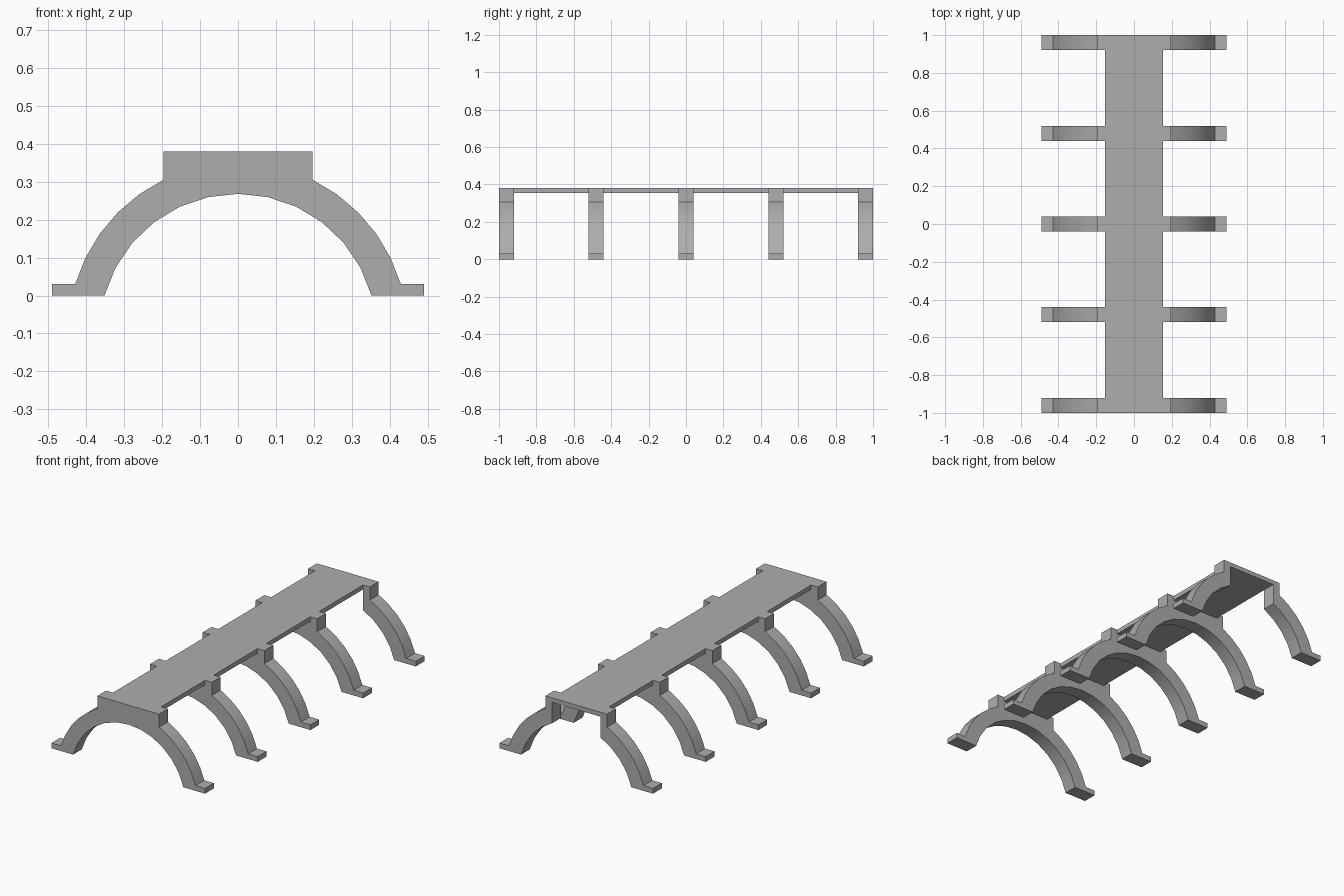
import bpy, bmesh, math

cube = bpy.data.objects.get("Cube")
if cube:
    bpy.data.objects.remove(cube, do_unlink=True)

mat = bpy.data.materials.new("plain_grey")
mat.use_nodes = True
grey = (0.42, 0.42, 0.42, 1)
mat.diffuse_color = grey
mat.node_tree.nodes["Principled BSDF"].inputs["Base Color"].default_value = grey

TOP, DECK_BOTTOM, DEPTH = 0.38, 0.354, 0.08
CENTRE_Z, R_IN, R_OUT = -0.097, 0.365, 0.4475
BLOCK_X, FOOT_X, FOOT_Z = 0.197, 0.49, 0.03


def arc(radius, start, end, steps):
    """Points on an arc, angles in degrees from straight up."""
    angles = [math.radians(start + (end - start) * i / steps) for i in range(steps + 1)]
    return [(radius * math.sin(a), CENTRE_Z + radius * math.cos(a)) for a in angles]


def mirrored(points):
    return [(-x, z) for x, z in reversed(points)]


def extrude_profile(name, profiles, y0, y1):
    """Solid from closed x-z outlines, extruded along y."""
    bm = bmesh.new()
    for profile in profiles:
        face = bm.faces.new([bm.verts.new((x, y0, z)) for x, z in profile])
        moved = bmesh.ops.extrude_face_region(bm, geom=[face], use_keep_orig=True)["geom"]
        verts = [g for g in moved if isinstance(g, bmesh.types.BMVert)]
        bmesh.ops.translate(bm, verts=verts, vec=(0, y1 - y0, 0))
    bmesh.ops.recalc_face_normals(bm, faces=bm.faces)
    mesh = bpy.data.meshes.new(name)
    bm.to_mesh(mesh)
    bm.free()
    mesh.materials.append(mat)
    obj = bpy.data.objects.new(name, mesh)
    bpy.context.collection.objects.link(obj)
    bpy.ops.object.select_all(action="DESELECT")
    obj.select_set(True)
    bpy.context.view_layer.objects.active = obj
    bpy.ops.object.shade_smooth_by_angle(angle=math.radians(30))


# Outlines: outer edge of one leg, then the underside of the arch
inner = arc(R_IN, 74.6, 0, 6)
outer = arc(R_OUT, 26.1, 73.5, 5)
outer_side = [(BLOCK_X, TOP)] + outer + [(FOOT_X, FOOT_Z), (FOOT_X, 0)]
full_arch = outer_side + inner + mirrored(inner)[1:] + mirrored(outer_side)
deck_x = inner[4][0]
half_arch = outer_side + inner[:5] + [(deck_x, TOP)]

# Four complete arches, and an end arch open under the deck
starts = [-1, -0.52, -0.04, 0.44, 0.92]
for i, y in enumerate(starts[:4]):
    extrude_profile(f"arch_{i + 1}", [full_arch], y, y + DEPTH)
extrude_profile("back_open_arch", [half_arch, mirrored(half_arch)], starts[4], 1)

# Deck spans between the arches; the last runs to the back end
deck = [(-deck_x, DECK_BOTTOM), (deck_x, DECK_BOTTOM), (deck_x, TOP), (-deck_x, TOP)]
ends = starts[1:4] + [1]
for i, (y, end) in enumerate(zip(starts, ends)):
    extrude_profile(f"deck_span_{i + 1}", [deck], y + DEPTH, end)
